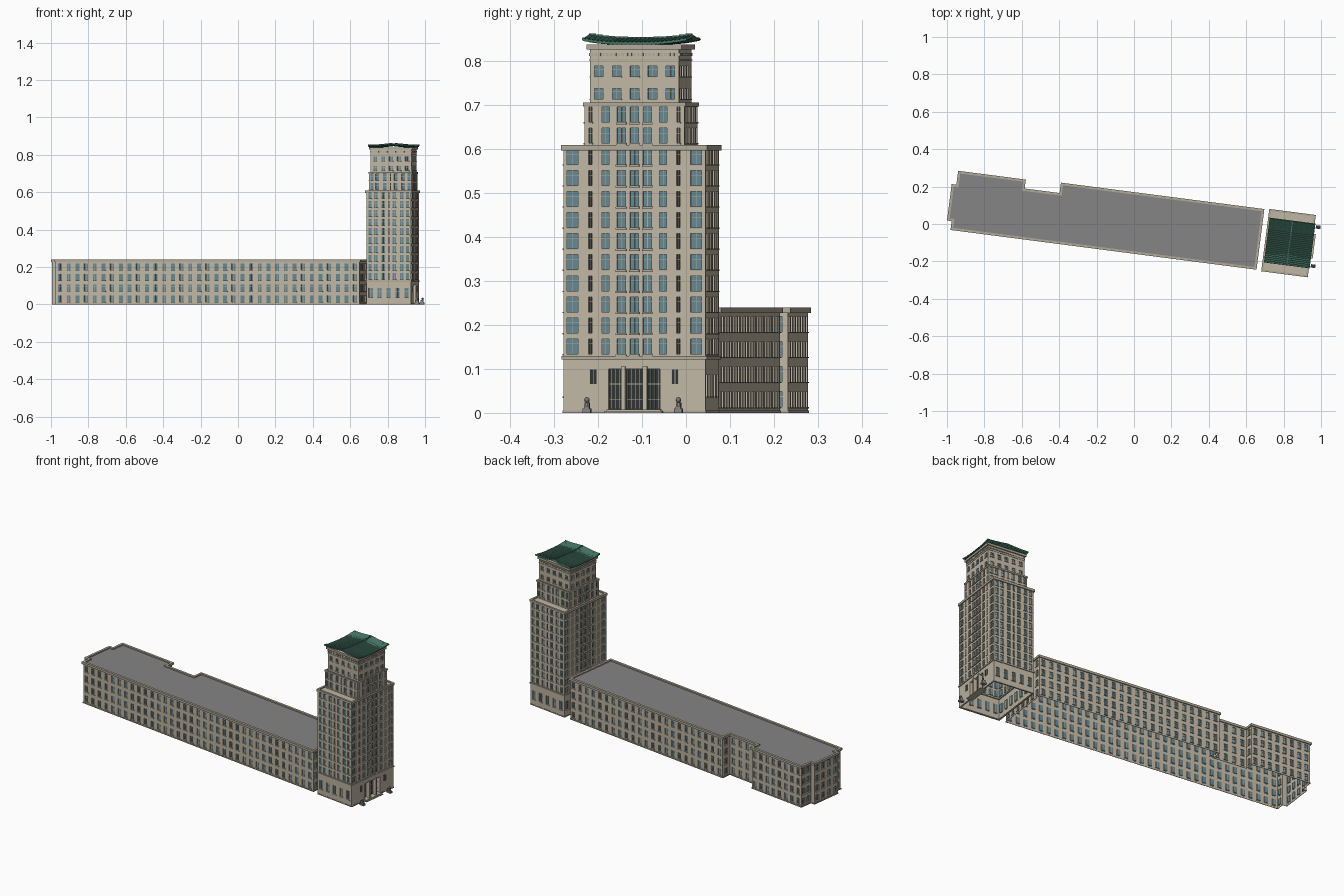
import bpy, bmesh, math
from mathutils import Vector

if "Cube" in bpy.data.objects:
    bpy.data.objects.remove(bpy.data.objects["Cube"])

ANGLE = math.radians(-7.4)          # whole site is turned slightly
COLORS = {
    "stone": (.53, .47, .37, 1), "glass": (.13, .24, .28, 1), "dark": (.03, .035, .035, 1),
    "grey": (.23, .235, .23, 1), "green": (.06, .18, .13, 1), "trim": (.44, .40, .32, 1)}
MATS = {}
for k, c in COLORS.items():
    MATS[k] = bpy.data.materials.new(k)
    MATS[k].diffuse_color = c
parts = {}


def bm_of(name, mat):
    if name not in parts:
        parts[name] = (bmesh.new(), mat)
    return parts[name][0]


def quad(bm, *pts):
    bm.faces.new([bm.verts.new(p) for p in pts])


def obox(bm, p, d, n, s, o, z):
    """Box along direction d (range s), outward n (range o), height range z."""
    c = [[[bm.verts.new((p.x + d.x*a + n.x*b, p.y + d.y*a + n.y*b, h)) for h in z] for b in o] for a in s]
    for i in (((0, 0, 0), (0, 0, 1), (0, 1, 1), (0, 1, 0)), ((1, 0, 0), (1, 1, 0), (1, 1, 1), (1, 0, 1)),
              ((0, 0, 0), (1, 0, 0), (1, 0, 1), (0, 0, 1)), ((0, 1, 0), (0, 1, 1), (1, 1, 1), (1, 1, 0)),
              ((0, 0, 0), (0, 1, 0), (1, 1, 0), (1, 0, 0)), ((0, 0, 1), (1, 0, 1), (1, 1, 1), (0, 1, 1))):
        bm.faces.new([c[a][b][e] for a, b, e in i][::-1])


def box(bm, u, v, z):
    obox(bm, Vector((0, 0)), Vector((1, 0)), Vector((0, 1)), u, v, z)


def frame_of(p0, p1):
    p0, p1 = Vector(p0), Vector(p1)
    d = (p1 - p0).normalized()
    return p0, d, Vector((d.y, -d.x)), (p1 - p0).length


def wall(name, p0, p1, z0, z1, cols, rows, rec=.005, bars=True):
    """Wall with real recessed openings; cols = (centre, width, glass/dark)."""
    p, d, n, L = frame_of(p0, p1)
    W, T = bm_of(name + "_walls", "stone"), bm_of(name + "_window_trim", "trim")
    cols = sorted(cols)
    ss = [0] + [x for c in cols for x in (c[0] - c[1]/2, c[0] + c[1]/2)] + [L]
    zs = [z0] + [x for r in rows for x in (r[0] - r[1]/2, r[0] + r[1]/2)] + [z1]

    def P(s, z, o=0):
        return (p.x + d.x*s + n.x*o, p.y + d.y*s + n.y*o, z)
    for i in range(len(ss) - 1):
        for j in range(len(zs) - 1):
            a, b, e, f = ss[i], ss[i+1], zs[j], zs[j+1]
            if not (i % 2 and j % 2):
                quad(W, P(a, e), P(b, e), P(b, f), P(a, f))
                continue
            kind = cols[i//2][2]
            G = bm_of(name + ("_window_panes" if kind == "glass" else "_dark_openings"), kind)
            quad(G, P(a, e, -rec), P(b, e, -rec), P(b, f, -rec), P(a, f, -rec))
            quad(W, P(a, e), P(a, e, -rec), P(a, f, -rec), P(a, f))
            quad(W, P(b, e, -rec), P(b, e), P(b, f), P(b, f, -rec))
            quad(W, P(a, e), P(b, e), P(b, e, -rec), P(a, e, -rec))
            quad(W, P(a, f, -rec), P(b, f, -rec), P(b, f), P(a, f))
            if bars:
                m, h = (a + b)/2, e + (f - e)*.68
                obox(T, p, d, n, (m-.0006, m+.0006), (-rec, -rec+.002), (e, f))
                obox(T, p, d, n, (a, b), (-rec, -rec+.002), (h-.0006, h+.0006))
                obox(T, p, d, n, (a-.002, b+.002), (-.001, .003), (e-.003, e))


def offset(poly, o):
    out = []
    for i, q in enumerate(poly):
        n1 = frame_of(poly[i-1], q)[2]
        n2 = frame_of(q, poly[(i+1) % len(poly)])[2]
        out.append(Vector(q) + (n1 + n2)*o)
    return out


def ring(name, poly, z0, z1, out, inn=-.007):
    """Moulding that follows an outline."""
    bm = bm_of(name, "trim")
    A, B, N = offset(poly, out), offset(poly, inn), len(poly)
    for i in range(N):
        j = (i + 1) % N
        a, b, c, e = A[i], A[j], B[j], B[i]
        quad(bm, (*a, z0), (*b, z0), (*b, z1), (*a, z1))
        quad(bm, (*a, z1), (*b, z1), (*c, z1), (*e, z1))
        quad(bm, (*c, z0), (*e, z0), (*e, z1), (*c, z1))
        quad(bm, (*e, z0), (*c, z0), (*b, z0), (*a, z0))


def flat(name, mat, poly, z):
    bm = bm_of(name, mat)
    bm.faces.new([bm.verts.new((*q, z)) for q in poly])


def rect(u0, u1, v0, v1):
    return [(u0, v0), (u1, v0), (u1, v1), (u0, v1)]


def edges(poly):
    return [(poly[i], poly[(i+1) % len(poly)]) for i in range(len(poly))]


# Long four-storey wing
wing = [(-.963, -.152), (.675, -.152), (.675, .163), (-.41, .163), (-.41, .107), (-.61, .107),
        (-.61, .155), (-.963, .155), (-.963, .08), (-.988, .08), (-.988, -.104), (-.963, -.104)]
for a, b in edges(wing):
    L = (Vector(b) - Vector(a)).length
    n = round(L/.0465) if L > .04 else 0
    wall("wing", a, b, 0, .23, [((i+.5)*L/n, .021, "glass") for i in range(n)],
         [(.031 + .057*i, .035) for i in range(4)] if n else [])
flat("wing_roof", "grey", wing, .233)
ring("wing_cornice", wing, .227, .24, .006)
ring("wing_plinth", wing, 0, .006, .002, 0)

# Tower tiers: outline, bottom, top, rows, long-side columns, short-side columns
CV = .005
base = rect(.712, .953, -.158, .168)
tier2 = rect(.721, .951, CV - .115, CV + .115)
tier3 = rect(.728, .948, CV - .102, CV + .102)


def sym(items):
    return [(s*o, w, k) for o, w, k in items for s in ((1, -1) if o else (1,))]


mid = [(0, .019, "glass"), (.030, .019, "glass"), (.066, .017, "glass"), (.101, .007, "dark")]
side = [(0, .007, "dark"), (.03, .019, "glass"), (.07, .019, "glass")]
row = [(.151 + .048*i, .034) for i in range(12)]
tiers = [
    (base, .125, .605, row[:10], mid + [(.142, .025, "glass")], side + [(.101, .017, "glass")]),
    (tier2, .605, .702, row[10:], mid, side + [(.1, .015, "glass")]),
    (tier3, .702, .838, [(.727, .024), (.778, .024)],
     [(o, .02, "glass") for o in (0, .041, .082)], [(o, .02, "glass") for o in (0, .043, .086)])]
for poly, z0, z1, rows, long_cols, short_cols in tiers:
    for i, (a, b) in enumerate(edges(poly)):
        L = (Vector(b) - Vector(a)).length
        wall("tower", a, b, z0, z1, [(L/2 + o, w, k) for o, w, k in sym(long_cols if i % 2 else short_cols)], rows)
    flat("tower_terraces", "stone", poly, z1 - .001)
    # balcony slabs under the three central windows
    for a, b in (edges(poly)[1], edges(poly)[3]):
        p, d, n, L = frame_of(a, b)
        if poly is not tier3:
            for z, h in rows:
                for o in (-.03, 0, .03):
                    obox(bm_of("tower_balcony_slabs", "trim"), p, d, n, (L/2+o-.012, L/2+o+.012), (-.001, .005),
                         (z-h/2-.005, z-h/2-.001))

# Tower ground storey, tall side windows and entrance opening
for i, (a, b) in enumerate(edges(base)):
    L = (Vector(b) - Vector(a)).length
    if i == 1:
        wall("tower", a, b, 0, .125, [(L/2, .118, "dark")], [(.054, .092)], .02, False)
    else:
        n = 7 if i == 3 else 5
        wall("tower", a, b, 0, .125, [((k+.5)*L/n, .022, "glass") for k in range(n)], [(.062, .05)])

# Mouldings around the tower
for poly, z0, z1, o in ((base, .121, .129, .004), (base, .597, .61, .005), (tier2, .698, .707, .003),
                        (tier3, .827, .839, .007), (tier3, .802, .805, .002), (base, 0, .006, .0015)):
    ring("tower_mouldings", poly, z0, z1, o, -.006)
for a, b in edges(tier3):
    p, d, n, L = frame_of(a, b)
    k = round(L/.009)
    for i in range(k):
        s = (i + .5)*L/k
        obox(bm_of("tower_dentils", "trim"), p, d, n, (s-.0025, s+.0025), (-.001, .003), (.812, .819))

# Entrance: posts, door bars, steps, side grilles
posts, bars = bm_of("entrance_posts", "stone"), bm_of("entrance_door_bars", "trim")
steps = bm_of("entrance_steps", "stone")
for s in (-1, 1):
    box(posts, (.937, .959), (CV + s*.025 - .005, CV + s*.025 + .005), (0, .106))
    box(bm_of("entrance_side_grilles", "dark"), (.952, .9545), (CV + s*.094 - .009, CV + s*.094 + .009), (.066, .099))
    for k in range(3):
        c = CV + s*(.086 + .008*k)
        box(bars, (.954, .956), (c - .0007, c + .0007), (.066, .099))
for k in range(13):
    v = CV - .054 + .009*k
    box(bars, (.933, .935), (v - .0006, v + .0006), (.01, .1))
for z in (.03, .065):
    box(bars, (.933, .936), (CV - .059, CV + .059), (z, z + .002))
box(steps, (.934, .964), (CV - .062, CV + .062), (0, .008))
box(steps, (.934, .971), (CV - .066, CV + .066), (0, .004))

# Pair of stone guardian statues on pedestals
st = bm_of("guardian_statues", "grey")
for s in (-1, 1):
    c = CV + s*.105
    box(st, (.966, .991), (c - .009, c + .009), (0, .010))
    box(st, (.969, .988), (c - .006, c + .006), (.010, .014))
    box(st, (.969, .981), (c - .005, c + .005), (.014, .024))
    for t in (-1, 1):
        box(st, (.982, .986), (c + t*.0035 - .0015, c + t*.0035 + .0015), (.014, .024))
    r = bmesh.ops.create_icosphere(st, subdivisions=2, radius=.0065)
    bmesh.ops.translate(st, verts=r["verts"], vec=(.981, c, .0295))

# Curved, ribbed tile roof with upswept ridge ends
roof = bm_of("tile_roof", "green")
bmesh.ops.create_grid(roof, x_segments=16, y_segments=96, size=1)
for i, v in enumerate(roof.verts):
    s, t = v.co.x, v.co.y
    rib = .0018 if round((t + 1)*48) % 4 < 2 else 0
    z = .841 + .009*abs(t)**3 + .011*(1 - abs(s))**1.3 + .003*s**4 + rib
    v.co = (.8385 + s*.123, CV + t*.118, z)
ridge = bm_of("roof_ridge", "green")
for k in range(16):
    t0, t1 = -1 + k/8, -1 + (k+1)/8
    z = .853 + .009*abs((t0 + t1)/2)**3
    box(ridge, (.8355, .8415), (CV + t0*.118, CV + t1*.118), (z - .003, z + .003))

# Turn every part into an object
for name, (bm, mat) in parts.items():
    bmesh.ops.remove_doubles(bm, verts=bm.verts, dist=1e-5)
    me = bpy.data.meshes.new(name)
    bm.to_mesh(me)
    bm.free()
    me.materials.append(MATS[mat])
    ob = bpy.data.objects.new(name, me)
    bpy.context.collection.objects.link(ob)
    ob.rotation_euler.z = ANGLE
    if name == "tile_roof":
        m = ob.modifiers.new("thickness", "SOLIDIFY")
        m.thickness = .006
        m.offset = -1

for m in bpy.data.materials:
    if m.users and not m.is_grease_pencil:
        m.use_nodes = True
        m.node_tree.nodes["Principled BSDF"].inputs["Base Color"].default_value = m.diffuse_color
